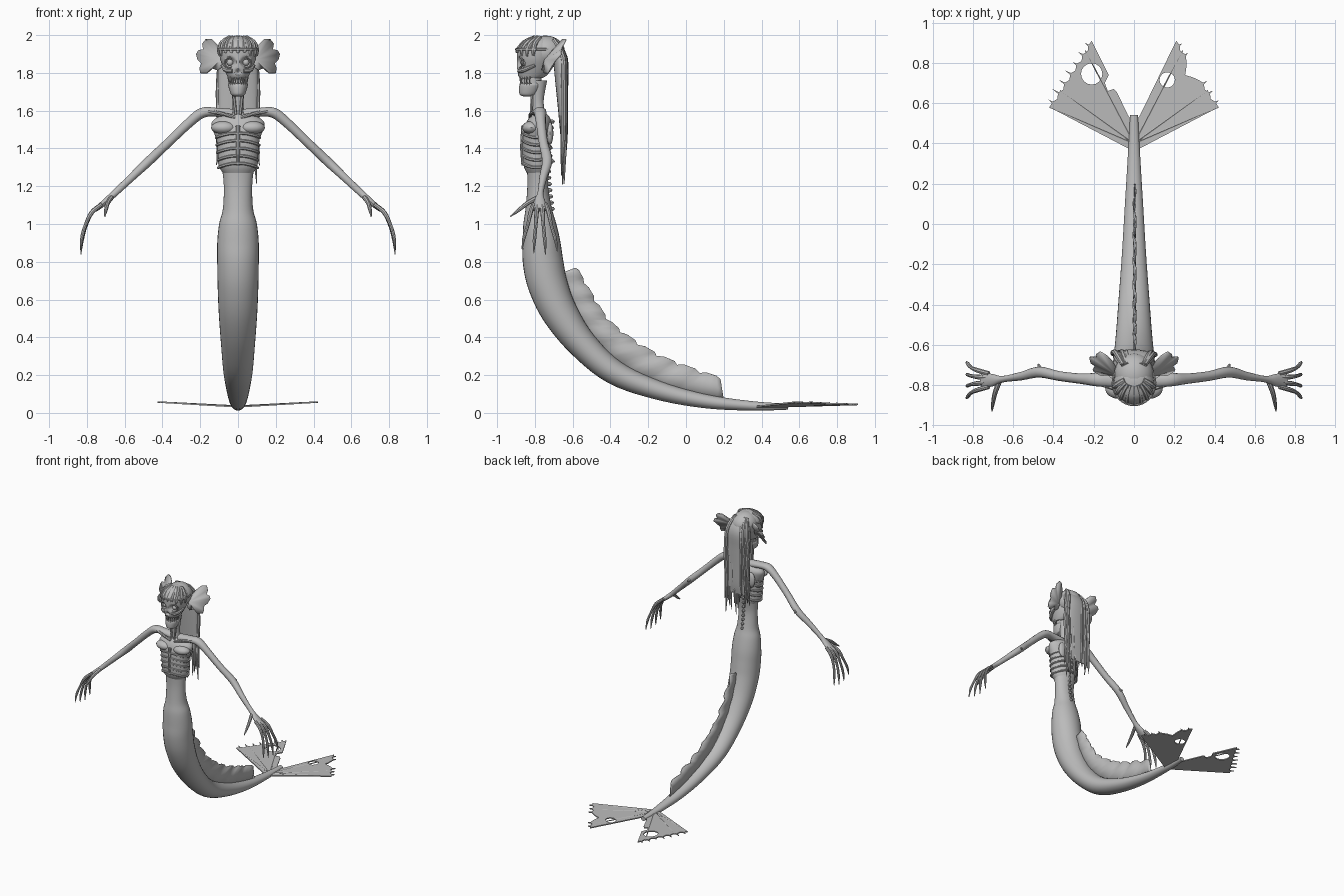
import bpy, bmesh, math, random
from mathutils import Vector

random.seed(4)
if "Cube" in bpy.data.objects:
    bpy.data.objects.remove(bpy.data.objects["Cube"])

GREY = (0.5, 0.5, 0.5, 1)
mat = bpy.data.materials.new("stone grey")
mat.use_nodes = True
mat.diffuse_color = GREY
mat.node_tree.nodes["Principled BSDF"].inputs["Base Color"].default_value = GREY
parts = []


def add_mesh(name, bm):
    bmesh.ops.recalc_face_normals(bm, faces=bm.faces)
    me = bpy.data.meshes.new(name)
    bm.to_mesh(me)
    bm.free()
    ob = bpy.data.objects.new(name, me)
    bpy.context.collection.objects.link(ob)
    me.materials.append(mat)
    parts.append(ob)
    return ob


def resample(pts, n):
    """Catmull-Rom through tuples of any length."""
    out = []
    for i in range(len(pts) - 1):
        a, b, c, d = (pts[max(i - 1, 0)], pts[i], pts[i + 1], pts[min(i + 2, len(pts) - 1)])
        for k in range(n):
            t = k / n
            out.append([0.5 * (2 * q + (r - p) * t + (2 * p - 5 * q + 4 * r - s) * t * t
                               + (3 * q - p - 3 * r + s) * t ** 3) for p, q, r, s in zip(a, b, c, d)])
    return out + [list(pts[-1])]


def sweep(name, pts, seg=12, n=4, ref=(1, 0, 0), flat=False, shape=None):
    """Loft ellipses through (x, y, z, radius along ref, other radius)."""
    pts = resample([p if len(p) == 5 else (*p, p[3]) for p in pts], n)
    bm = bmesh.new()
    rings = []
    for i, p in enumerate(pts):
        t = Vector(pts[min(i + 1, len(pts) - 1)][:3]) - Vector(pts[max(i - 1, 0)][:3])
        t = Vector((0, 0, 1)) if flat else t.normalized()
        u = Vector(ref)
        u = (u - t * u.dot(t)).normalized()
        v = t.cross(u)
        ring = []
        for k in range(seg):
            a = math.tau * k / seg
            co = Vector(p[:3]) + u * math.cos(a) * max(p[3], .001) + v * math.sin(a) * max(p[4], .001)
            ring.append(bm.verts.new(shape(co) if shape else co))
        rings.append(ring)
    for a, b in zip(rings, rings[1:]):
        for k in range(seg):
            bm.faces.new((a[k], a[k - 1], b[k - 1], b[k]))
    bm.faces.new(rings[0])
    bm.faces.new(rings[-1])
    return add_mesh(name, bm)


def ball(name, loc, scale, seg=16):
    bm = bmesh.new()
    bmesh.ops.create_uvsphere(bm, u_segments=seg, v_segments=seg // 2, radius=1)
    for v in bm.verts:
        v.co = Vector(loc) + Vector([c * s for c, s in zip(v.co, scale)])
    return add_mesh(name, bm)


def column(rows):
    return [(0, y, z, rx, ry) for z, y, ry, rx in rows]


# Tail, from waist to tip
tail = [(-.782, 1.3, .06, .085), (-.785, 1.2, .055, .075), (-.78, 1.08, .07, .08), (-.775, 1, .087, .1),
        (-.765, .9, .1, .11), (-.757, .8, .107, .11), (-.732, .68, .105, .108), (-.668, .53, .095, .102),
        (-.55, .365, .078, .09), (-.38, .215, .065, .077), (-.15, .12, .05, .06), (.1, .062, .037, .045),
        (.35, .037, .025, .03), (.54, .033, .016, .02)]
sweep("tail", [(0, y, z, rx, rn) for y, z, rn, rx in tail], seg=28, n=5)

# Dorsal fin: wavy sheet between the tail's back and a ragged edge
inner = [(0, -.66, .74), (0, -.63, .62), (0, -.57, .49), (0, -.45, .34), (0, -.3, .22), (0, -.1, .13), (0, .2, .07)]
outer = [(0, -.575, .77), (0, -.5, .64), (0, -.41, .5), (0, -.29, .4), (0, -.14, .31), (0, .02, .245), (0, .18, .19)]
bm = bmesh.new()
rows = []
for i, (a, b) in enumerate(zip(resample(inner, 6), resample(outer, 6))):
    a, b = Vector(a), Vector(b)
    b = b.lerp(a, .1 * (i % 4 == 0))
    rows.append([bm.verts.new(a.lerp(b, f) + Vector((.008 * f * math.sin(i * 1.3), 0, 0))) for f in (0, .5, 1)])
for r, q in zip(rows, rows[1:]):
    for k in (0, 1):
        bm.faces.new((r[k], r[k + 1], q[k + 1], q[k]))
add_mesh("dorsal_fin", bm).modifiers.new("thickness", "SOLIDIFY").thickness = .006


# Tail flukes: torn fans with holes
def fluke(name, s, hole, radius):
    tip_a, tip_b = Vector((.42, .58)), Vector((.21, .91))
    out = Vector((.84, .54))
    edge = [Vector((0, .36)), tip_a]
    for i in range(1, 14):
        p = tip_a.lerp(tip_b, i / 14)
        if s > 0 and i in (7, 8, 9):
            edge.append(p - out * (.03, .055, .03)[i - 7])
        elif i % 2:
            side = (tip_b - tip_a) * .012
            edge += [p - side, p + out * random.uniform(.015, .04), p + side]
        else:
            edge.append(p - out * .012)
    edge.append(tip_b)
    if s < 0:
        edge += [Vector(p) for p in ((.125, .74), (.145, .7), (.13, .66), (.1, .67), (.085, .655))]
    edge += [Vector((.03, .54)), Vector((0, .5))]
    ring = [Vector(hole) + Vector((math.cos(a), math.sin(a))) * radius
            for a in [math.tau * k / 16 for k in range(16)]]
    cu = bpy.data.curves.new(name, "CURVE")
    cu.dimensions, cu.fill_mode, cu.extrude = "2D", "BOTH", .004
    for loop in (edge, ring):
        sp = cu.splines.new("POLY")
        sp.points.add(len(loop) - 1)
        for q, p in zip(sp.points, loop):
            q.co = (p.x * s, p.y, 0, 1)
        sp.use_cyclic_u = True
    tmp = bpy.data.objects.new(name + "_outline", cu)
    bpy.context.collection.objects.link(tmp)
    bpy.context.view_layer.update()
    me = bpy.data.meshes.new_from_object(tmp.evaluated_get(bpy.context.evaluated_depsgraph_get()))
    bm = bmesh.new()
    bm.from_mesh(me)
    bpy.data.objects.remove(tmp)
    for v in bm.verts:
        v.co.z += .032 + .06 * abs(v.co.x)
    bmesh.ops.remove_doubles(bm, verts=bm.verts, dist=.0001)
    add_mesh(name, bm)
    # Fin rays
    for f in (0, .25, .85):
        e = tip_a.lerp(tip_b, f)
        sweep(name + "_ray", [(0, .4, .034, .006), (s * e.x, e.y, .033 + .06 * e.x, .003)], seg=6, n=1, ref=(0, 0, 1))


fluke("left_fluke", 1, (.165, .715), .038)
fluke("right_fluke", -1, (.21, .745), .053)

# Torso, neck and spine
sweep("ribcage", column([(1.27, -.785, .058, .08), (1.31, -.79, .07, .103), (1.38, -.792, .074, .108),
                         (1.45, -.79, .074, .115), (1.5, -.785, .072, .135), (1.54, -.778, .066, .138),
                         (1.57, -.775, .05, .1), (1.59, -.775, .03, .045)]), seg=28, flat=True)
sweep("neck", column([(1.55, -.775, .04, .045), (1.6, -.78, .032, .032), (1.66, -.785, .032, .03),
                      (1.76, -.78, .045, .042)]), flat=True)
sweep("sternum", [(0, -.86, 1.52, .012), (0, -.868, 1.4, .01), (0, -.862, 1.31, .008)], seg=8)
for i in range(15):
    ball("vertebra", (0, -.712 - .02 * math.sin(i / 14 * math.pi), 1.08 + i * .033), (.011, .018, .012), 8)
for s in (1, -1):
    for i in range(5):
        z = 1.31 + .04 * i
        w = .104 + .003 * i
        sweep("rib", [(s * w * math.sin(a), -.79 + .076 * math.cos(a), z + .012 * math.cos(2 * a), .008)
                      for a in [math.pi * k / 8 for k in range(9)]], seg=6, n=2, ref=(0, 0, 1))
    ball("breast", (s * .075, -.818, 1.51), (.068, .05, .035))
    ball("shoulder_blade", (s * .07, -.72, 1.48), (.035, .018, .06))
    sweep("neck_tendon", [(s * .012, -.82, 1.58, .008), (s * .025, -.815, 1.7, .008)], seg=6, n=1)
    sweep("collarbone", [(s * .015, -.825, 1.565, .01), (s * .09, -.82, 1.585, .01), (s * .18, -.785, 1.6, .014)], seg=8)

    # Arm with pointed elbow
    sweep("arm", [(s * .03, -.775, 1.58, .035, .03), (s * .12, -.775, 1.592, .035, .024),
                  (s * .19, -.772, 1.588, .033, .028), (s * .26, -.768, 1.535, .026, .026),
                  (s * .37, -.755, 1.43, .024, .024), (s * .47, -.735, 1.335, .027, .025),
                  (s * .56, -.755, 1.25, .021, .021), (s * .65, -.77, 1.165, .016, .018),
                  (s * .7, -.775, 1.12, .03, .017), (s * .755, -.775, 1.075, .04, .012)],
          seg=14, ref=(0, 1, 0))
    sweep("elbow_spur", [(s * .46, -.735, 1.345, .02), (s * .475, -.695, 1.33, .004)], seg=8, n=1)
    sweep("thumb", [(s * .67, -.785, 1.14, .013), (s * .69, -.84, 1.11, .012), (s * .7, -.89, 1.07, .009),
                    (s * .705, -.93, 1.04, .003)], seg=8)
    # Long clawed fingers
    for i, length in enumerate((.9, 1, 1.03, .95)):
        f = i - 1.5
        y = -.775 + f * .022
        sweep("finger", [(s * .72, y, 1.105, .011), (s * .775, y + f * .01, 1.06, .012),
                         (s * .808, y + f * .02, 1.06 - .075 * length, .009),
                         (s * .826, y + f * .033, 1.06 - .145 * length, .009),
                         (s * .832, y + f * .04, 1.06 - .215 * length, .002)], seg=8, ref=(0, 1, 0))


# Skull with pushed-in eye sockets and nose
def sockets(co):
    if co.y < -.8:
        for x, z, r, d in ((.042, 1.855, .03, .035), (-.042, 1.855, .03, .035), (0, 1.805, .016, .02)):
            dist = math.hypot(co.x - x, co.z - z)
            co.y += d * max(0, 1 - (dist / r) ** 2)
    return co


sweep("skull", column([(1.772, -.82, .06, .05), (1.79, -.812, .078, .06), (1.83, -.8, .095, .078),
                       (1.88, -.795, .1, .096), (1.93, -.792, .1, .098), (1.97, -.785, .078, .075),
                       (1.99, -.78, .042, .042), (1.996, -.78, .01, .01)]), seg=64, n=6, flat=True, shape=sockets)
sweep("jaw", column([(1.675, -.835, .025, .022), (1.685, -.835, .045, .036), (1.71, -.828, .056, .046),
                     (1.735, -.822, .06, .052), (1.745, -.82, .055, .048)]), seg=24, flat=True)
sweep("mouth_core", column([(1.73, -.81, .045, .04), (1.785, -.81, .045, .042)]), seg=16, n=1, flat=True)
for i in range(11):
    a = math.pi * (i + .5) / 11
    x, y = .05 * math.cos(a), -.82 - .056 * math.sin(a)
    sweep("upper_tooth", [(x, y, 1.782, .007), (x, y - .002, 1.75, .002)], seg=6, n=1)
    sweep("lower_tooth", [(x * .95, y, 1.735, .006), (x * .95, y, 1.76, .002)], seg=6, n=1)
for s in (1, -1):
    ball("eye", (s * .042, -.858, 1.855), (.018, .018, .018))
    sweep("eye_rim", [(s * .042 + .028 * math.cos(a), -.878 + .012 * abs(math.cos(a)), 1.855 + .028 * math.sin(a), .005)
                      for a in [math.tau * k / 16 for k in range(17)]], seg=6, n=1, ref=(0, 1, 0))
    sweep("cheekbone", [(s * .03, -.885, 1.81, .01), (s * .065, -.86, 1.815, .012), (s * .085, -.8, 1.84, .008)], seg=8)

    # Scalloped ear fin
    fan = [(.08, 1.9), (.085, 1.83), (.11, 1.815), (.14, 1.825), (.165, 1.8), (.2, 1.8), (.205, 1.825), (.195, 1.85),
           (.215, 1.87), (.222, 1.9), (.21, 1.92), (.185, 1.925), (.19, 1.955), (.17, 1.98), (.14, 1.98), (.11, 1.95)]
    bm = bmesh.new()
    hub = bm.verts.new((s * .09, -.75, 1.87))
    rim = [bm.verts.new((s * x, -.75 + .4 * (x - .1) + .6 * (z - 1.85) + .006 * (i % 2), z))
           for i, (x, z) in enumerate(fan)]
    for i, v in enumerate(rim):
        bm.faces.new((hub, rim[i - 1], v))
    add_mesh("ear_fin", bm).modifiers.new("thickness", "SOLIDIFY").thickness = .008

# Circlet
sweep("circlet", [(.106 * math.cos(a), -.79 + .109 * math.sin(a), 1.925, .006)
                  for a in [math.tau * k / 32 for k in range(33)]], seg=6, n=1, ref=(0, 0, 1))

# Hair: cap, fringe, long curtain and loose strands
ball("hair_cap", (0, -.745, 1.91), (.098, .105, .088), 24)
for i in range(9):
    a = math.pi * (i + .5) / 9
    c, d = math.cos(a), math.sin(a)
    sweep("fringe", [(c * .045, -.77 - .03 * d, 1.985, .014), (c * .085, -.785 - .07 * d, 1.96, .014),
                     (c * .1, -.79 - .1 * d, 1.92, .012), (c * .102, -.79 - .105 * d, random.uniform(1.885, 1.91), .005)], seg=8)
sweep("hair_curtain", [(0, -.7, 1.95, .07, .03), (0, -.665, 1.87, .1, .04), (0, -.66, 1.75, .105, .032),
                       (0, -.655, 1.6, .1, .022), (0, -.65, 1.45, .095, .013), (0, -.65, 1.38, .085, .004)], seg=24)
for i in range(17):
    x = (i / 8 - 1) * .105
    end = random.uniform(1.2, 1.38)
    drift = random.uniform(-.012, .012)
    y = random.uniform(-.012, .006)
    sweep("hair_strand", [(x * .5, -.7, 1.975, .012), (x * .85, -.645 + y, 1.88, .014), (x, -.642 + y, 1.7, .013),
                          (x + drift, -.642 + y, 1.5, .012), (x * 1.05 + drift, -.645 + y, (end + 1.5) / 2, .009),
                          (x * 1.08, -.647 + y, end, .002)], seg=8)

# Smooth shading with sharp edges kept
bpy.ops.object.select_all(action="DESELECT")
for ob in parts:
    ob.select_set(True)
bpy.context.view_layer.objects.active = parts[0]
bpy.ops.object.shade_smooth_by_angle(angle=math.radians(40))
